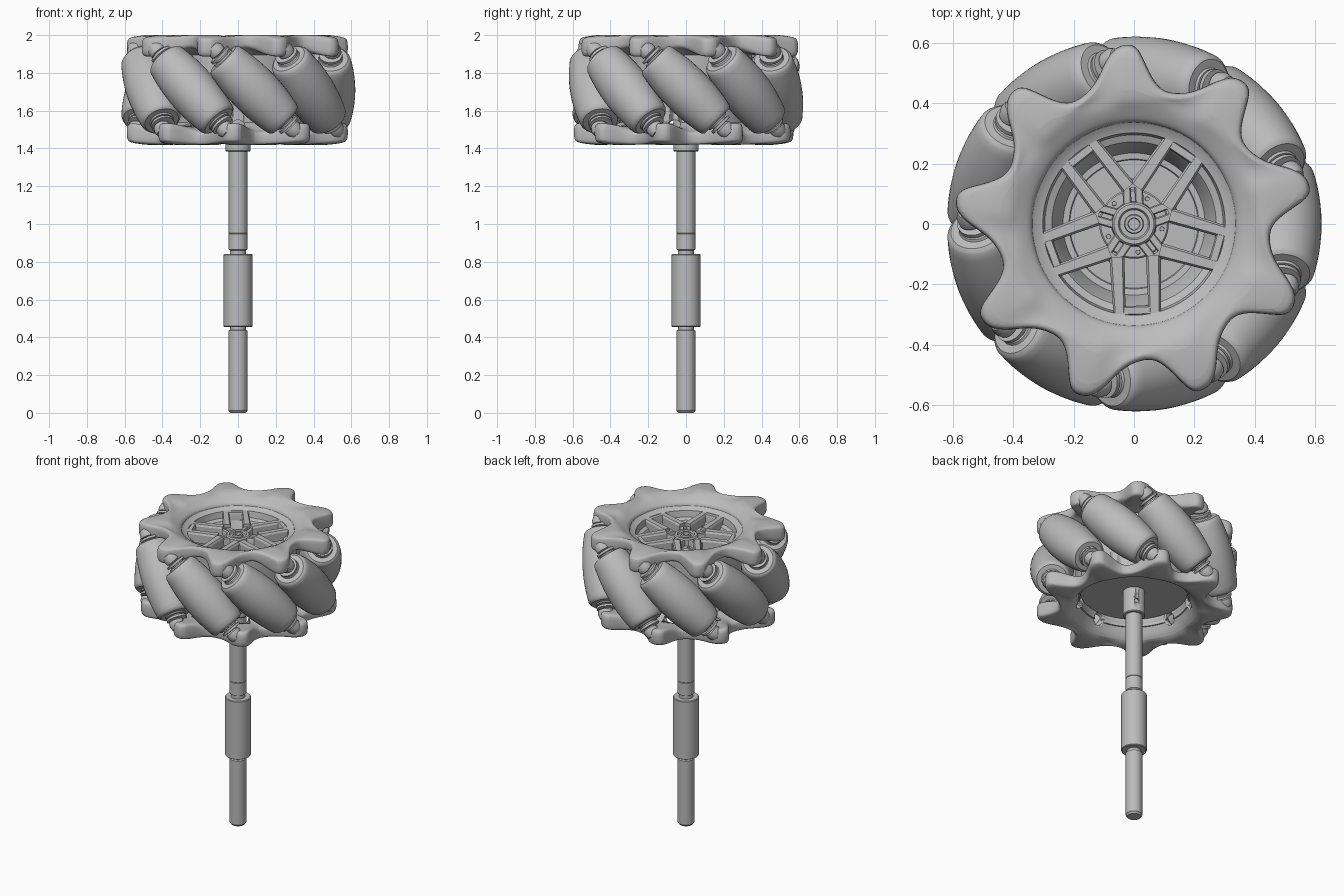
import bpy, bmesh
from math import sin, cos, pi, radians, sqrt
from mathutils import Matrix, Vector

cube = bpy.data.objects.get("Cube")
if cube:
    bpy.data.objects.remove(cube, do_unlink=True)

grey = bpy.data.materials.new("metal_grey")
grey.use_nodes = True
GREY = (0.5, 0.5, 0.5, 1)
grey.diffuse_color = GREY
grey.node_tree.nodes["Principled BSDF"].inputs["Base Color"].default_value = GREY

MID = 1.71      # height of the wheel's middle plane
COUNT = 9       # rollers
STEP = 2 * pi / COUNT


def polar(r, a, z=0.0):
    return Vector((r * cos(a), r * sin(a), z))


def add_object(name, bm, angle=35):
    bmesh.ops.recalc_face_normals(bm, faces=bm.faces)
    me = bpy.data.meshes.new(name)
    bm.to_mesh(me)
    bm.free()
    me.materials.append(grey)
    ob = bpy.data.objects.new(name, me)
    bpy.context.collection.objects.link(ob)
    bpy.ops.object.select_all(action='DESELECT')
    ob.select_set(True)
    bpy.context.view_layer.objects.active = ob
    bpy.ops.object.shade_smooth_by_angle(angle=radians(angle))
    return ob


def add_loops(bm, loops, closed=False):
    """Skin a list of closed vertex loops."""
    rows = [[bm.verts.new(p) for p in loop] for loop in loops]
    pairs = list(zip(rows, rows[1:])) + ([(rows[-1], rows[0])] if closed else [])
    for a, b in pairs:
        n = len(a)
        for i in range(n):
            bm.faces.new((a[i], a[(i + 1) % n], b[(i + 1) % n], b[i]))
    return rows


def lathe(name, profile, segs=64, closed=False):
    """Turn (radius, height) points about z; open ends are capped."""
    bm = bmesh.new()
    rows = add_loops(bm, [[polar(r, 2 * pi * i / segs, z) for i in range(segs)]
                          for r, z in profile], closed)
    if not closed:
        bm.faces.new(rows[0])
        bm.faces.new(rows[-1])
    return add_object(name, bm)


def bar(bm, start, end, w0, w1, z0, z1):
    """Tapered straight bar with narrowed top, between two plan points."""
    side = (end - start).normalized().cross(Vector((0, 0, 1)))
    loops = []
    for z, k in ((z0, 1), (z1 - 0.012, 1), (z1, 0.7)):
        up = Vector((0, 0, z))
        loops.append([start + side * w0 * k + up, end + side * w1 * k + up,
                      end - side * w1 * k + up, start - side * w0 * k + up])
    rows = add_loops(bm, loops)
    bm.faces.new(rows[0])
    bm.faces.new(rows[-1])


def cut(target, cutter):
    mod = target.modifiers.new("cut", 'BOOLEAN')
    mod.operation = 'DIFFERENCE'
    mod.solver = 'EXACT'
    mod.object = cutter
    cutter.hide_render = True
    cutter.hide_viewport = True
    cutter.display_type = 'WIRE'


def radial_holes(name, angles, r0, r1, z, radius):
    """Helper cutters pointing outward from the axis."""
    bm = bmesh.new()
    for a in angles:
        m = (Matrix.Translation(polar((r0 + r1) / 2, a, z)) @ Matrix.Rotation(a, 4, 'Z')
             @ Matrix.Rotation(pi / 2, 4, 'Y'))
        bmesh.ops.create_cone(bm, cap_ends=True, segments=20, radius1=radius,
                              radius2=radius, depth=r1 - r0, matrix=m)
    return add_object(name, bm)


# Axle, coupling sleeve and collar
lathe("axle", [(0.04, 0), (0.05, 0.012), (0.05, 0.435), (0.042, 0.44), (0.042, 0.86),
               (0.05, 0.865), (0.05, 0.948), (0.048, 0.95), (0.05, 0.952), (0.05, 1.7)], 40)
lathe("coupling_sleeve", [(0.073, 0.455), (0.077, 0.459), (0.077, 0.837), (0.073, 0.841)], 40)
collar = lathe("axle_collar", [(0.063, 1.385), (0.067, 1.39), (0.067, 1.65)], 40)
cut(collar, radial_holes("collar_hole_cutter", [radians(65)], 0.052, 0.1, 1.46, 0.015))

# Drum behind the rollers and the disc closing it from below
drum = lathe("drum", [(0.325, 1.5), (0.35, 1.5), (0.35, 1.92), (0.325, 1.92)], 72, True)
lathe("back_disc", [(0.335, 1.55), (0.335, 1.58)], 72)

# Stepped rim dish and hub
lathe("rim_dish", [(0.335, 1.66), (0.34, 1.945), (0.33, 1.935), (0.302, 1.925),
                   (0.295, 1.885), (0.272, 1.875), (0.266, 1.865), (0.235, 1.77),
                   (0.215, 1.768), (0.212, 1.76), (0.01, 1.76)], 72)
lathe("hub", [(0.115, 1.75), (0.115, 1.86), (0.11, 1.866), (0.075, 1.866), (0.072, 1.905),
              (0.066, 1.912), (0.052, 1.912), (0.047, 1.9), (0.032, 1.9), (0.03, 1.915),
              (0.02, 1.915), (0.018, 1.87)], 48)
bm = bmesh.new()
for i in range(5):
    a = radians(62) + i * 2 * pi / 5
    bmesh.ops.create_cone(bm, cap_ends=True, segments=16, radius1=0.009, radius2=0.007,
                          depth=0.02, matrix=Matrix.Translation(polar(0.094, a, 1.863)))
add_object("hub_bolts", bm)

# Five forked spokes, neighbours joined near the rim
bm = bmesh.new()
for i in range(5):
    a = radians(92) + i * 2 * pi / 5
    across = polar(1, a + pi / 2)
    for s in (-1, 1):
        off = across * 0.02 * s
        bar(bm, polar(0.06, a) + off, polar(0.135, a) + off, 0.014, 0.014, 1.84, 1.905)
        bar(bm, polar(0.122, a) + off * 0.7, polar(0.305, a + s * radians(25)),
            0.025, 0.02, 1.86, 1.925)
    bar(bm, polar(0.12, a), polar(0.15, a), 0.028, 0.022, 1.84, 1.905)
    bar(bm, polar(0.293, a + radians(24)), polar(0.293, a + radians(48)),
        0.016, 0.016, 1.86, 1.924)
add_object("spokes", bm, 25)

# Star plates: outline as (degrees past the tip, radius, lift 0..1 to the tip, dent 0..1)
OUTLINE = [(-3.5, 0.588, 1, 0), (0, 0.597, 1, 0), (4, 0.59, 1, 0), (8, 0.548, 0.8, 0.6),
           (13, 0.482, 0.35, 1), (20, 0.452, 0, 0.5), (27, 0.45, 0, 0), (32.5, 0.505, 0.5, 0)]


def star_plate(name, inner):
    """Closed ring; inner lists the (radius, height) points of its bore."""
    loops = []
    for k in range(COUNT):
        for deg, r, t, dent in OUTLINE:
            a = radians(12 + deg) + k * STEP
            section = inner + [
                (0.425, 0.292 + 0.006 * t - 0.02 * dent),
                (r - 0.02, 0.292 - 0.01 * t), (r - 0.004, 0.286 - 0.02 * t),
                (r, 0.268 - 0.03 * t), (r, 0.238 - 0.035 * t),
                (r - 0.008, 0.225 - 0.045 * t), (r - 0.03, 0.218 - 0.045 * t), (0.4, 0.205)]
            loops.append([polar(q, a, z) for q, z in section])
    bm = bmesh.new()
    add_loops(bm, loops, True)
    ob = add_object(name, bm, 30)
    sub = ob.modifiers.new("round", 'SUBSURF')
    sub.levels = sub.render_levels = 2
    ob.location.z = MID
    return ob


star_plate("top_star_plate", [(0.336, 0.17), (0.334, 0.235), (0.345, 0.252), (0.39, 0.276)])
bottom_plate = star_plate("bottom_star_plate", [(0.32, 0.15), (0.312, 0.17), (0.345, 0.23),
                                                (0.378, 0.28)])
bottom_plate.rotation_euler.x = pi

# Openings through the sloped lower bore
openings = radial_holes("opening_cutter", [STEP * (i + 0.75) for i in range(COUNT)],
                        0.25, 0.42, 1.515, 0.036)
cut(drum, openings)
cut(bottom_plate, openings)

# Barrel rollers at 45 degrees with stepped end washers and pins
AXIS_R, OUTER_R = 0.49, 0.621
body = [(OUTER_R - sqrt(AXIS_R ** 2 + t * t / 2), t)
        for t in [i * 0.216 / 8 for i in range(-8, 9)]]
end = [(0.101, 0.226), (0.092, 0.233), (0.064, 0.234), (0.06, 0.242), (0.045, 0.243),
       (0.045, 0.25), (0.062, 0.252), (0.062, 0.266), (0.034, 0.268), (0.034, 0.3)]
profile = [(r, -t) for r, t in reversed(end)] + body + end
roller = lathe("roller_1", profile, 40)

# Lugs that hold the roller pins
lug = lathe("pin_lug_1", [(0.03, 0.268), (0.044, 0.276), (0.046, 0.3), (0.036, 0.325),
                          (0.018, 0.333)], 24)

for i in range(COUNT):
    a = i * STEP
    axis = (Vector((0, 0, 1)) - polar(1, a + pi / 2)).normalized()
    turn = axis.to_track_quat('Z', 'Y').to_matrix().to_4x4()
    place = Matrix.Translation(polar(AXIS_R, a, MID)) @ turn
    lug_place = Matrix.Translation(polar(AXIS_R + 0.01, a, MID)) @ turn
    parts = [(roller, "roller", place, i), (lug, "pin_lug", lug_place, 2 * i),
             (lug, "pin_lug", lug_place @ Matrix.Rotation(pi, 4, 'X'), 2 * i + 1)]
    for source, name, m, n in parts:
        ob = source
        if n:
            ob = source.copy()
            ob.name = f"{name}_{n + 1}"
            bpy.context.collection.objects.link(ob)
        ob.matrix_world = m
